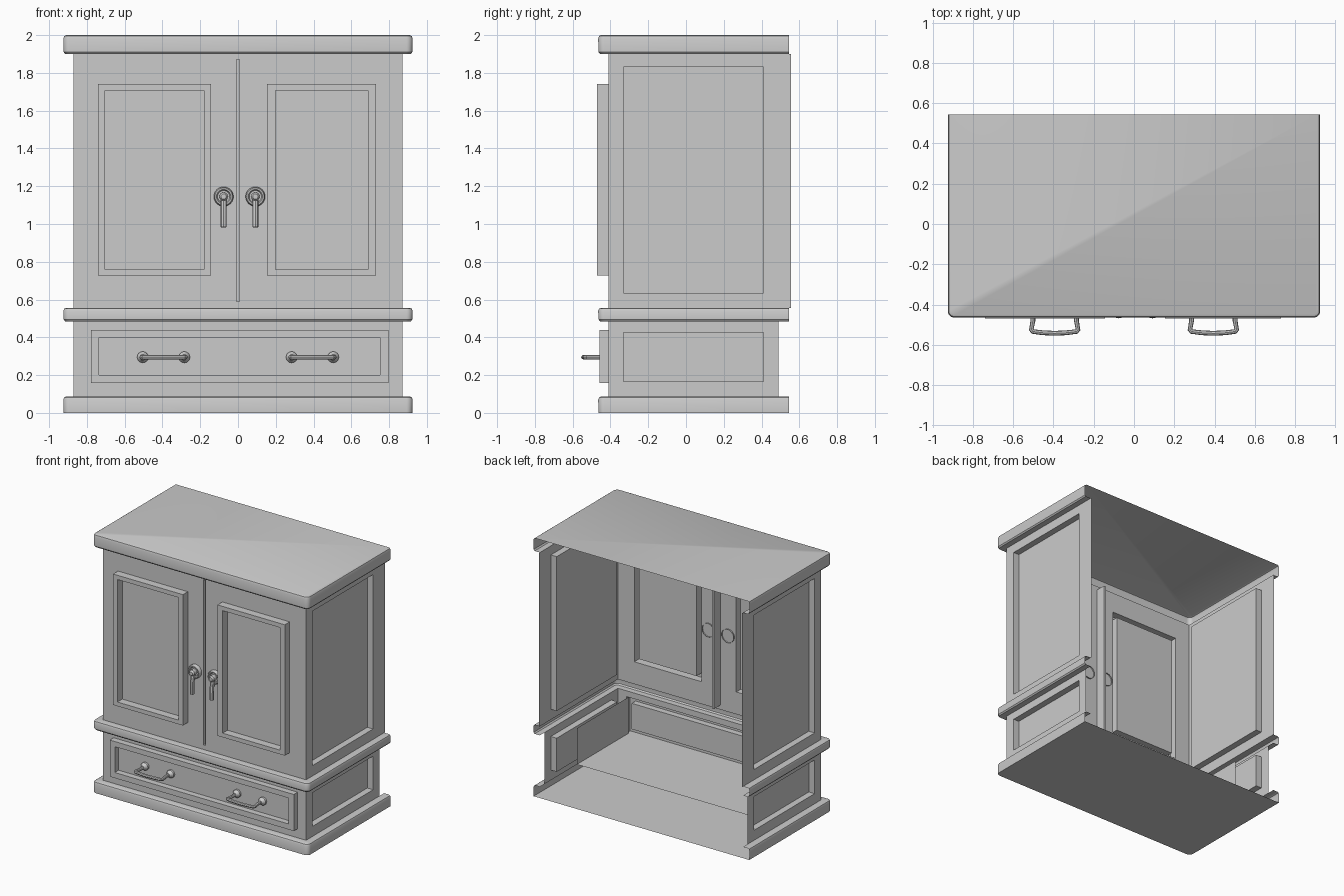
import bpy, bmesh, math

cube = bpy.data.objects.get("Cube")
if cube:
    bpy.data.objects.remove(cube)

grey = bpy.data.materials.new("plain_grey")
grey.use_nodes = True
COLOUR = (0.6, 0.6, 0.6, 1)
grey.diffuse_color = COLOUR
grey.node_tree.nodes["Principled BSDF"].inputs["Base Color"].default_value = COLOUR

BODY_X, FRONT, BACK = 0.87, -0.41, 0.545


def make(name, verts, faces, smooth=False):
    mesh = bpy.data.meshes.new(name)
    mesh.from_pydata(verts, [], faces)
    mesh.materials.append(grey)
    obj = bpy.data.objects.new(name, mesh)
    bpy.context.collection.objects.link(obj)
    if smooth:
        shade(obj)
    return obj


def shade(obj):
    bpy.ops.object.select_all(action='DESELECT')
    obj.select_set(True)
    bpy.context.view_layer.objects.active = obj
    bpy.ops.object.shade_smooth_by_angle(angle=math.radians(35))


def stepped_panel(name, place, loops, flip=False):
    """Nested rectangles (u0, u1, v0, v1, depth) joined by bands, last one filled."""
    verts, faces = [], []
    for u0, u1, v0, v1, d in loops:
        verts += [place(u, v, d) for u, v in ((u0, v0), (u1, v0), (u1, v1), (u0, v1))]
    for k in range(len(loops) - 1):
        for i in range(4):
            j = (i + 1) % 4
            faces.append((4*k + i, 4*k + j, 4*k + 4 + j, 4*k + 4 + i))
    last = 4 * (len(loops) - 1)
    faces.append(tuple(range(last, last + 4)))
    if flip:
        faces = [f[::-1] for f in faces]
    return make(name, verts, faces)


def on_front(u, v, d):
    return (u, d, v)


def moulding(name, profile, cap=None):
    """Sweep an (offset, z) profile round the left, front and right sides."""
    verts, faces, steps = [], [], 6
    for off, z in profile:
        r, c = off * 0.6, off * 0.4
        row = [(-BODY_X - off, BACK, z)]
        for side, start in ((-1, math.pi), (1, 1.5 * math.pi)):
            for i in range(steps + 1):
                a = start + i / steps * math.pi / 2
                row.append((side * (BODY_X + c) + r * math.cos(a),
                            FRONT - c + r * math.sin(a), z))
        row.append((BODY_X + off, BACK, z))
        n = len(row)
        verts += row
    for k in range(len(profile) - 1):
        for i in range(n - 1):
            a = k * n + i
            faces.append((a, a + 1, a + 1 + n, a + n))
    if cap == "top":
        faces.append(tuple(range(len(verts) - n, len(verts))))
    if cap == "bottom":
        faces.append(tuple(reversed(range(n))))
    return make(name, verts, faces, True)


def lathe(name, x, z, profile, n=24):
    """Turn a (radius, y) profile about a front-to-back axis."""
    verts, faces = [], []
    for r, y in profile:
        for i in range(n):
            a = 2 * math.pi * i / n
            verts.append((x + r * math.cos(a), y, z + r * math.sin(a)))
    for k in range(len(profile) - 1):
        for i in range(n):
            j = (i + 1) % n
            faces.append((k*n + i, k*n + j, k*n + n + j, k*n + n + i))
    faces.append(tuple(range(len(verts) - n, len(verts))))
    return make(name, verts, faces, True)


def tube(name, points, radius):
    curve = bpy.data.curves.new(name, 'CURVE')
    curve.dimensions = '3D'
    curve.bevel_depth = radius
    curve.bevel_resolution = 2
    curve.use_fill_caps = True
    spline = curve.splines.new('POLY')
    spline.points.add(len(points) - 1)
    for p, co in zip(spline.points, points):
        p.co = (*co, 1)
    curve.materials.append(grey)
    obj = bpy.data.objects.new(name, curve)
    bpy.context.collection.objects.link(obj)
    bpy.ops.object.select_all(action='DESELECT')
    obj.select_set(True)
    bpy.context.view_layer.objects.active = obj
    bpy.ops.object.convert(target='MESH')
    shade(obj)


# Top, waist and base mouldings
moulding("top_slab", [(0, 1.9), (0.045, 1.9), (0.053, 1.91), (0.055, 1.98),
                      (0.05, 1.995), (0.04, 2.0)], "top")
moulding("waist_moulding", [(0, 0.485), (0.045, 0.485), (0.053, 0.495), (0.055, 0.54),
                            (0.05, 0.552), (0.04, 0.555), (0, 0.555)])
moulding("base_plinth", [(0.053, 0), (0.055, 0.07), (0.05, 0.082), (0.04, 0.087),
                         (0, 0.087)], "bottom")

# Side walls with recessed panels
for side, label in ((1, "left"), (-1, "right")):
    def on_side(u, v, d, s=side):
        return (s * d, u, v)
    for part, back, z0, z1, p0, p1 in (("upper", 0.555, 0.555, 1.9, 0.635, 1.83),
                                       ("lower", 0.49, 0.087, 0.485, 0.165, 0.425)):
        stepped_panel(f"{label}_{part}_side", on_side,
                      [(FRONT, back, z0, z1, BODY_X),
                       (-0.33, 0.41, p0, p1, BODY_X),
                       (-0.33, 0.41, p0, p1, BODY_X - 0.05)], side < 0)


# Front pieces carrying a raised frame with a sunken panel
def framed_front(name, wall, outer, inner, raised):
    stepped_panel(name, on_front, [(*wall, FRONT), (*outer, FRONT), (*outer, raised),
                                   (*inner, raised), (*inner, FRONT)])


framed_front("right_door", (-BODY_X, -0.02, 0.555, 1.9),
             (-0.74, -0.143, 0.727, 1.74), (-0.704, -0.18, 0.759, 1.707), -0.47)
framed_front("left_door", (0.02, BODY_X, 0.555, 1.9),
             (0.153, 0.73, 0.727, 1.74), (0.198, 0.688, 0.759, 1.707), -0.47)
framed_front("drawer_front", (-BODY_X, BODY_X, 0.087, 0.485),
             (-0.778, 0.798, 0.157, 0.44), (-0.735, 0.752, 0.2, 0.4), -0.457)

# Narrow groove between the doors
stepped_panel("door_gap", on_front, [(-0.02, 0.02, 0.555, 1.9, FRONT),
                                     (-0.008, 0.008, 0.59, 1.87, FRONT),
                                     (-0.008, 0.008, 0.59, 1.87, -0.33)])

# Drawer tray, open at the back
tray = [(x, y, z) for y in (FRONT, 0.22)
        for x, z in ((-0.78, 0.44), (-0.78, 0.16), (0.78, 0.16), (0.78, 0.44))]
make("drawer_tray", tray, [(i, i + 1, i + 5, i + 4) for i in range(3)])

# Drawer handles
for cx, label in ((-0.394, "right"), (0.394, "left")):
    z = 0.295
    for s in (-1, 1):
        lathe(f"{label}_handle_rosette", cx + s * 0.11, z,
              [(0.03, FRONT), (0.03, -0.425), (0.022, -0.435), (0.015, -0.45)], 16)
    half = [(0.108, -0.43), (0.108, -0.48), (0.116, -0.525), (0.108, -0.534), (0.06, -0.54)]
    path = [(cx - x, y, z) for x, y in half] + [(cx, -0.543, z)]
    path += [(cx + x, y, z) for x, y in reversed(half)]
    tube(f"{label}_drawer_handle", path, 0.012)

# Door pulls: ringed rosette, boss and hanging drop
for x, label in ((-0.076, "right"), (0.092, "left")):
    lathe(f"{label}_pull_rosette", x, 1.145,
          [(0.052, -0.4), (0.052, -0.425), (0.046, -0.437), (0.038, -0.437),
           (0.032, -0.425), (0.022, -0.425), (0.022, -0.455), (0.014, -0.466)])
    tube(f"{label}_pull_drop", [(x, -0.44, 1.125), (x, -0.45, 1.08), (x, -0.453, 0.983)], 0.016)
